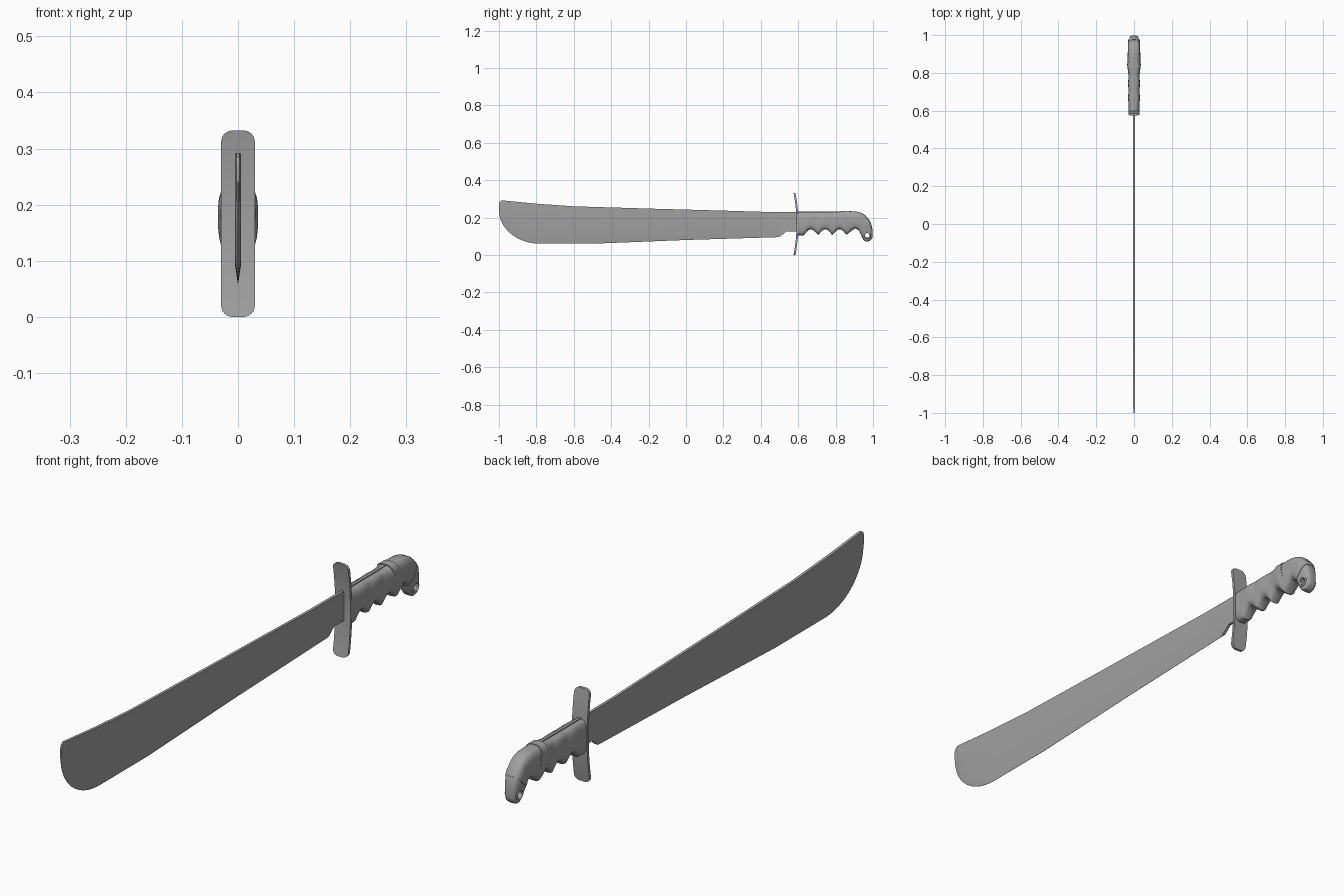
import bpy, bmesh, math
from mathutils import Vector

cube = bpy.data.objects.get("Cube")
if cube:
    bpy.data.objects.remove(cube)

steel = bpy.data.materials.new("grey steel")
steel.use_nodes = True
GREY = (0.36, 0.36, 0.36, 1)
steel.diffuse_color = GREY
steel.node_tree.nodes["Principled BSDF"].inputs["Base Color"].default_value = GREY


def loft(name, rings):
    """Skin a closed solid through rings of equal point count."""
    bm = bmesh.new()
    rows = [[bm.verts.new(p) for p in ring] for ring in rings]
    n = len(rows[0])
    for a, b in zip(rows, rows[1:]):
        for i in range(n):
            j = (i + 1) % n
            bm.faces.new((a[i], a[j], b[j], b[i]))
    bm.faces.new(rows[0])
    bm.faces.new(rows[-1])
    bmesh.ops.recalc_face_normals(bm, faces=bm.faces)
    mesh = bpy.data.meshes.new(name)
    bm.to_mesh(mesh)
    bm.free()
    obj = bpy.data.objects.new(name, mesh)
    bpy.context.collection.objects.link(obj)
    mesh.materials.append(steel)
    return obj


def smooth(obj, degrees=35):
    bpy.ops.object.select_all(action="DESELECT")
    obj.select_set(True)
    bpy.context.view_layer.objects.active = obj
    bpy.ops.object.shade_smooth_by_angle(angle=math.radians(degrees))


def catmull(points, steps):
    """Smooth curve through tuples of any length."""
    pts = [Vector(p) for p in points]
    pts = [pts[0]] + pts + [pts[-1]]
    out = []
    for a, b, c, d in zip(pts, pts[1:], pts[2:], pts[3:]):
        for k in range(steps):
            t = k / steps
            out.append(b + (c - a) * (t / 2)
                       + (a * 2 - b * 5 + c * 4 - d) * (t * t / 2)
                       + (b * 3 - a - c * 3 + d) * (t ** 3 / 2))
    return out + [pts[-1]]


def at(table, y):
    """Linear lookup in a list of (y, value) pairs."""
    for (y0, v0), (y1, v1) in zip(table, table[1:]):
        if y <= y1:
            return v0 + (v1 - v0) * (y - y0) / (y1 - y0)
    return table[-1][1]


# Blade: broad flat plate with a ground lower edge and rounded tip
spine = [(-1, .27), (-.995, .285), (-.985, .292), (-.8, .274), (-.6, .26),
         (-.2, .248), (.2, .237), (.4, .231), (.6, .23)]
edge = [(-.78, .06), (-.5, .06), (0, .08), (.49, .095), (.505, .1),
        (.535, .125), (.6, .125)]
TIP = .22
stations = [-.78 - TIP * math.cos(i * math.pi / 40) for i in range(20)]
stations += [-.995, -.985] + [y for y, z in edge] + [-.6, -.2, .2, .4]
rings = []
for y in sorted(set(stations)):
    top = at(spine, y)
    if y < -.78:
        bottom = .24 - .18 * math.sqrt(max(0, 1 - ((y + .78) / TIP) ** 2))
    else:
        bottom = at(edge, y)
    half = .005 if y > -.98 else .003
    sharp = .0004 if y < .5 else half
    bevel = min(bottom + .03, (top + bottom) / 2)
    rings.append([(half, y, top), (half, y, bevel), (sharp, y, bottom),
                  (-sharp, y, bottom), (-half, y, bevel), (-half, y, top)])
smooth(loft("blade", rings), 15)

# Guard: curved cross strip with rounded ends
H, R = .166, .02
heights = [H - R + R * math.sin(i * math.pi / 16) for i in range(9)]
heights = [H * i / 10 for i in range(9)] + heights
rings = []
for d in [-h for h in reversed(heights[1:])] + heights:
    corner = max(0, abs(d) - (H - R)) / R
    w = .03 - R * (1 - math.sqrt(max(0, 1 - corner ** 2)))
    y = .591 - .016 * (d / H) ** 2
    rings.append([(w, y, H + d), (w, y + .01, H + d),
                  (-w, y + .01, H + d), (-w, y, H + d)])
smooth(loft("guard", rings))


def grip_ring(top, bottom, half, grow=1.0, count=28):
    """Rounded-box cross-section spanning two points in the side plane."""
    top, bottom = Vector(top), Vector(bottom)
    mid, arm = (top + bottom) / 2, (top - bottom) / 2 * grow
    ring = []
    for i in range(count):
        a = 2 * math.pi * i / count
        u = math.copysign(abs(math.cos(a)) ** .6, math.cos(a))
        v = math.copysign(abs(math.sin(a)) ** .7, math.sin(a))
        p = mid + arm * v
        ring.append((u * half * grow, p.x, p.y))
    return ring


# Grip: straight run with scalloped finger grooves
PITCH = .0765
sections = []
for i in range(34):
    y = .598 + i * .008
    groove = abs(math.sin(math.pi * (y - .63) / PITCH)) if y > .63 else 0
    bulge = math.exp(-((y - .85) / .03) ** 2)
    sections.append((y, .229 + .005 * bulge, y, .105 + .032 * groove,
                     .029 + .006 * bulge + .002 * groove))

# Pommel: the grip hooks downward and narrows to a beak
hook = [(.88, .234, .874, .12, .034), (.92, .23, .9, .139, .033),
        (.955, .215, .915, .137, .032), (.98, .185, .93, .122, .031),
        (.993, .155, .936, .106, .028), (.998, .12, .943, .09, .024),
        (.996, .09, .955, .076, .021), (.982, .074, .964, .071, .015)]
curve = catmull(hook, 4)
sections += [tuple(v) for v in curve]
handle = loft("handle", [grip_ring(s[:2], s[2:4], s[4]) for s in sections])

# Lanyard hole through the beak
EYE = (0, .969, .105)
bpy.ops.mesh.primitive_cylinder_add(vertices=24, radius=.013, depth=.2,
                                    location=EYE, rotation=(0, math.pi / 2, 0))
cutter = bpy.context.object
cutter.name = "hole_cutter"
cutter.hide_render = True
cutter.data.materials.append(steel)
cut = handle.modifiers.new("lanyard hole", "BOOLEAN")
cut.object = cutter
cut.operation = "DIFFERENCE"
cut.solver = "EXACT"
bpy.context.view_layer.objects.active = handle
bpy.ops.object.modifier_apply(modifier=cut.name)
bpy.data.objects.remove(cutter)
smooth(handle, 40)

# Raised rims around the lanyard hole
for side, label in ((1, "left"), (-1, "right")):
    bpy.ops.mesh.primitive_torus_add(
        major_radius=.016, minor_radius=.004, major_segments=24,
        minor_segments=8, location=(side * .021, EYE[1], EYE[2]),
        rotation=(0, math.pi / 2, 0))
    rim = bpy.context.object
    rim.name = label + "_hole_rim"
    rim.data.materials.append(steel)
    smooth(rim, 60)

# Raised bands: slanted collar on the grip and a step on the pommel
collar = [(.825 + .008 * i, .234, .85 + .006 * i, .142, .034) for i in range(5)]
for name, part in (("grip_collar", collar), ("pommel_band", curve[11:15])):
    smooth(loft(name, [grip_ring(s[:2], s[2:4], s[4], 1.04) for s in part]))

# Tang: thin strip showing along the back of the grip
smooth(loft("tang", [[(x, y, z) for x, z in
                      ((.005, .15), (.005, .232), (-.005, .232), (-.005, .15))]
                     for y in (.598, .83)]))
